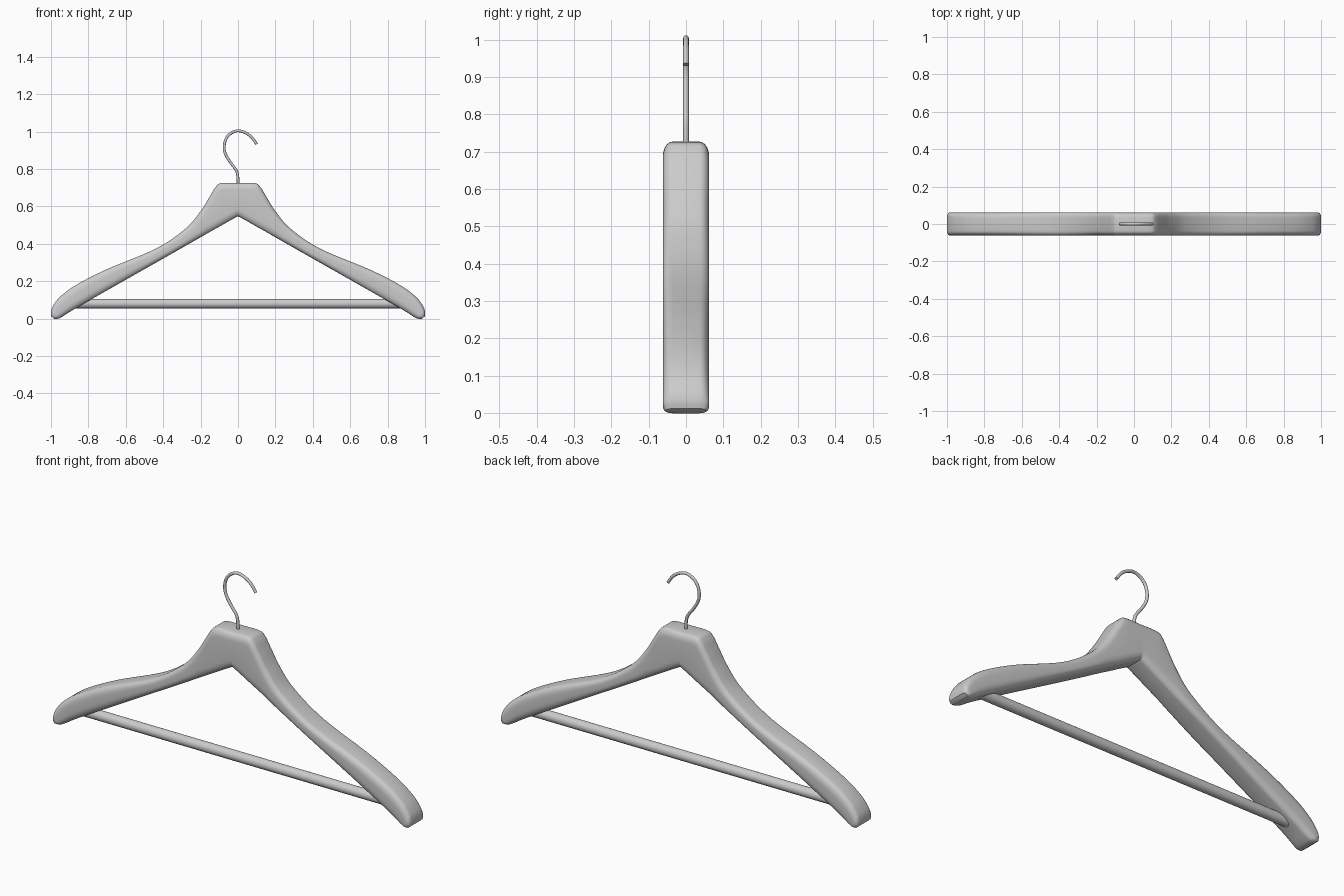
import bpy, bmesh
from math import cos, sin, pi, radians
from mathutils import Vector

if "Cube" in bpy.data.objects:
    bpy.data.objects.remove(bpy.data.objects["Cube"])

# Stations along one arm: top x, top z, bottom x, bottom z, half depth
STATIONS = [
    (0, .725, 0, .548, .062), (.088, .725, .045, .523, .062),
    (.118, .706, .075, .506, .062), (.15, .655, .11, .486, .062),
    (.20, .575, .16, .458, .062), (.28, .482, .24, .412, .062),
    (.44, .374, .40, .321, .062), (.706, .262, .64, .185, .062),
    (.866, .180, .80, .094, .062), (.950, .118, .89, .042, .062),
    (.988, .070, .938, .011, .062), (1.0, .036, .962, 0, .061),
    (.999, .012, .982, -.001, .053),
]


def catmull(points, steps):
    pts = [Vector(p) for p in points]
    pts = [pts[0]] + pts + [pts[-1]]
    out = []
    for a, b, c, d in zip(pts, pts[1:], pts[2:], pts[3:]):
        for i in range(steps):
            t = i / steps
            out.append(.5 * (2 * b + (c - a) * t + (2 * a - 5 * b + 4 * c - d) * t**2
                             + (3 * b - a - 3 * c + d) * t**3))
    return out + [pts[-1]]


def section(s):
    # Rounded rectangle spanning the bottom and top points of a station
    top, bot, half = Vector((s[0], 0, s[1])), Vector((s[2], 0, s[3])), s[4]
    mid, axis = (top + bot) / 2, (top - bot)
    h = axis.length / 2
    axis.normalize()
    rv, ry = min(.04, h * .7), .025
    pts = []
    for q, (sy, sv) in enumerate([(1, 1), (-1, 1), (-1, -1), (1, -1)]):
        for i in range(6):
            a = (q + i / 5) * pi / 2
            y = sy * (half - ry) + ry * cos(a)
            v = sv * (h - rv) + rv * sin(a)
            pts.append(mid + axis * v + Vector((0, y, 0)))
    return pts


def smooth(ob, angle):
    bpy.ops.object.select_all(action='DESELECT')
    bpy.context.view_layer.objects.active = ob
    ob.select_set(True)
    bpy.ops.object.shade_smooth_by_angle(angle=radians(angle))


# Wooden body, lofted from tip to tip
half_body = catmull(STATIONS, 6)
rings = [section(s) for s in half_body]
mirrored = [[Vector((-p.x, p.y, p.z)) for p in r] for r in reversed(rings[1:])]
bm = bmesh.new()
loops = [[bm.verts.new(p) for p in r] for r in mirrored + rings]
for a, b in zip(loops, loops[1:]):
    n = len(a)
    for i in range(n):
        bm.faces.new((a[i], a[(i + 1) % n], b[(i + 1) % n], b[i]))
bm.faces.new(loops[0])
bm.faces.new(loops[-1])
bmesh.ops.recalc_face_normals(bm, faces=bm.faces)
mesh = bpy.data.meshes.new("hanger_body")
bm.to_mesh(mesh)
bm.free()
body = bpy.data.objects.new("hanger_body", mesh)
bpy.context.collection.objects.link(body)
smooth(body, 45)

# Trouser bar
bpy.ops.mesh.primitive_cylinder_add(vertices=32, radius=.025, depth=1.77,
                                    location=(0, 0, .08), rotation=(0, pi / 2, 0))
bar = bpy.context.object
bar.name = "trouser_bar"
smooth(bar, 35)

# Wire hook
path = catmull([
    (0, 0, .70), (0, 0, .745), (-.008, 0, .79), (-.042, 0, .837), (-.066, 0, .878),
    (-.074, 0, .915), (-.066, 0, .957), (-.042, 0, .988), (-.005, 0, 1.004),
    (.035, 0, .996), (.072, 0, .971), (.10, 0, .933)], 5)
curve = bpy.data.curves.new("hook", 'CURVE')
curve.dimensions = '3D'
curve.bevel_depth = .0075
curve.bevel_resolution = 4
curve.use_fill_caps = True
spline = curve.splines.new('POLY')
spline.points.add(len(path) - 1)
for sp, p in zip(spline.points, path):
    sp.co = (p.x, p.y, p.z, 1)
spline.use_smooth = True
hook = bpy.data.objects.new("hook", curve)
bpy.context.collection.objects.link(hook)
